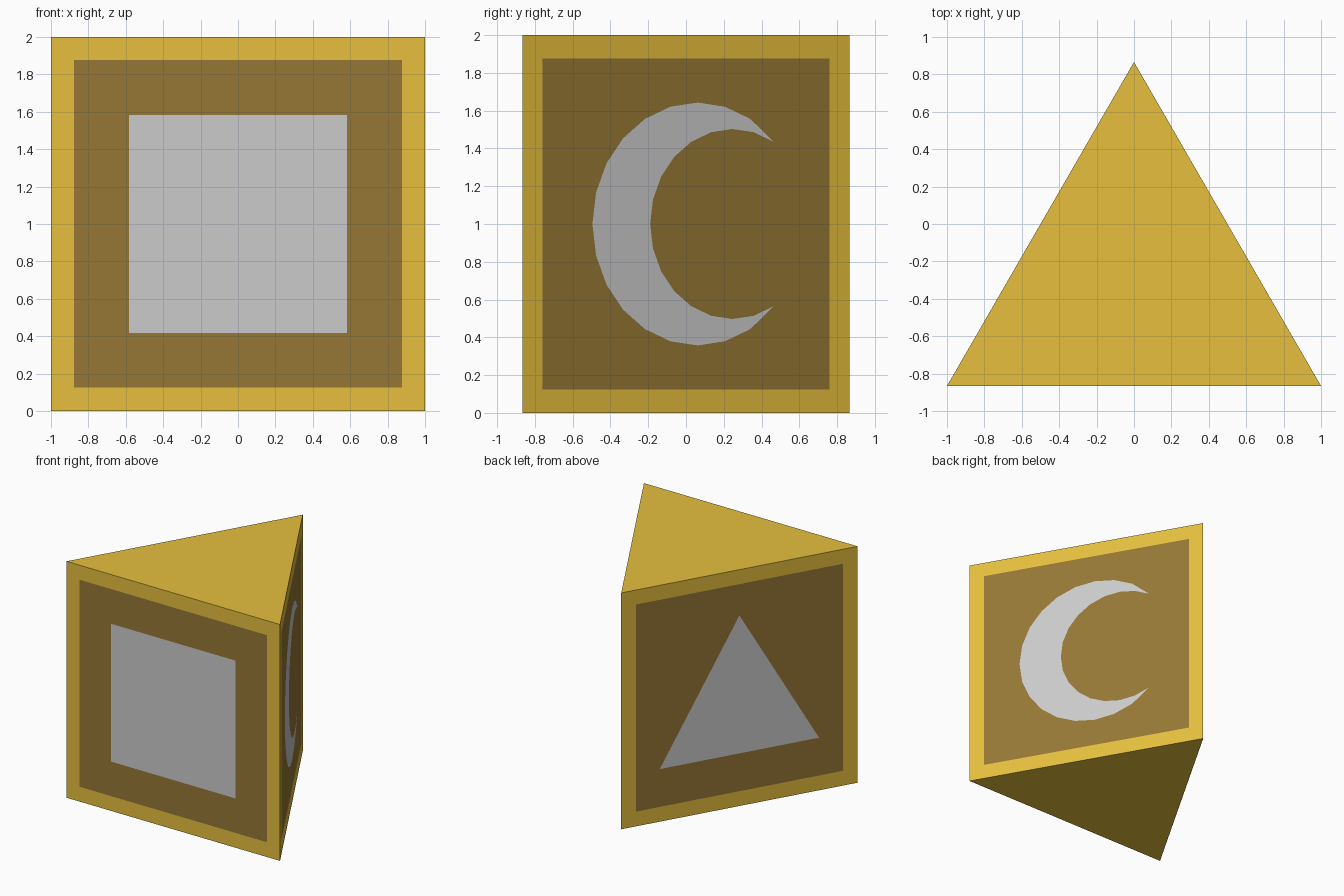
import bpy, bmesh
from math import sin, cos, pi, radians, sqrt
from mathutils import Vector

if "Cube" in bpy.data.objects:
    bpy.data.objects.remove(bpy.data.objects["Cube"])

CENTROID_Y = -sqrt(3) / 2 + 1 / sqrt(3)
APOTHEM = 1 / sqrt(3)


def material(name, rgb):
    mat = bpy.data.materials.new(name)
    mat.diffuse_color = (*rgb, 1)
    mat.use_nodes = True
    mat.node_tree.nodes["Principled BSDF"].inputs["Base Color"].default_value = mat.diffuse_color
    return mat


def on_side(angle, u, z):
    """Point on a prism side: u runs left to right seen from outside."""
    n = Vector((cos(angle), sin(angle), 0))
    t = Vector((-sin(angle), cos(angle), 0))
    return Vector((0, CENTROID_Y, z)) + n * APOTHEM + t * u


def fill(bm, loops, normal):
    """Fill an outline, with any further loops cut out as holes."""
    edges = []
    for loop in loops:
        vs = [bm.verts.new(p) for p in loop]
        edges += [bm.edges.new((vs[i - 1], vs[i])) for i in range(len(vs))]
    res = bmesh.ops.triangle_fill(bm, edges=edges, use_beauty=True, normal=normal)
    for f in res["geom"]:
        if isinstance(f, bmesh.types.BMFace):
            f.normal_update()
            if f.normal.dot(normal) < 0:
                f.normal_flip()


def finish(bm, name, mat=None):
    bmesh.ops.remove_doubles(bm, verts=bm.verts, dist=1e-4)
    mesh = bpy.data.meshes.new(name)
    bm.to_mesh(mesh)
    bm.free()
    if mat:
        mesh.materials.append(mat)
    bpy.context.collection.objects.link(bpy.data.objects.new(name, mesh))


def rect(w, z0, z1):
    return [(-w, z0), (w, z0), (w, z1), (-w, z1)]


def arc(cu, r, first, last):
    step = 15 if last > first else -15
    return [(cu + r * cos(radians(a)), 1 + r * sin(radians(a)))
            for a in range(first, last + step, step)]


gold = material("gold", (0.79, 0.52, 0.047))
brown = material("brown", (0.305, 0.187, 0.036))

# Symbols for the front, right and left sides
square = rect(0.583, 0.417, 1.583)
crescent = arc(0.071, 0.643, 60, 300) + arc(0.284, 0.503, 300, 60)
triangle = [(-0.674, 0.445), (0.674, 0.445), (0, 1.612)]
sides = [("square", -pi / 2, square),
         ("crescent", pi / 6, crescent),
         ("triangle", 5 * pi / 6, triangle)]

outer = rect(1, 0, 2)
inner = rect(0.877, 0.125, 1.877)

# Flush panels and symbols, with the frame around them
frame = bmesh.new()
for name, angle, symbol in sides:
    normal = Vector((cos(angle), sin(angle), 0))
    edge, panel_edge, symbol_edge = (
        [on_side(angle, u, z) for u, z in shape] for shape in (outer, inner, symbol))
    fill(frame, [edge, panel_edge], normal)

    panel = bmesh.new()
    fill(panel, [panel_edge, symbol_edge], normal)
    finish(panel, name + "_panel", brown)

    emblem = bmesh.new()
    fill(emblem, [symbol_edge], normal)
    finish(emblem, name + "_symbol")

# Top and bottom caps
for z, up in ((0, -1), (2, 1)):
    fill(frame, [[on_side(a, -1, z) for _, a, _ in sides]], Vector((0, 0, up)))
finish(frame, "prism_frame", gold)
